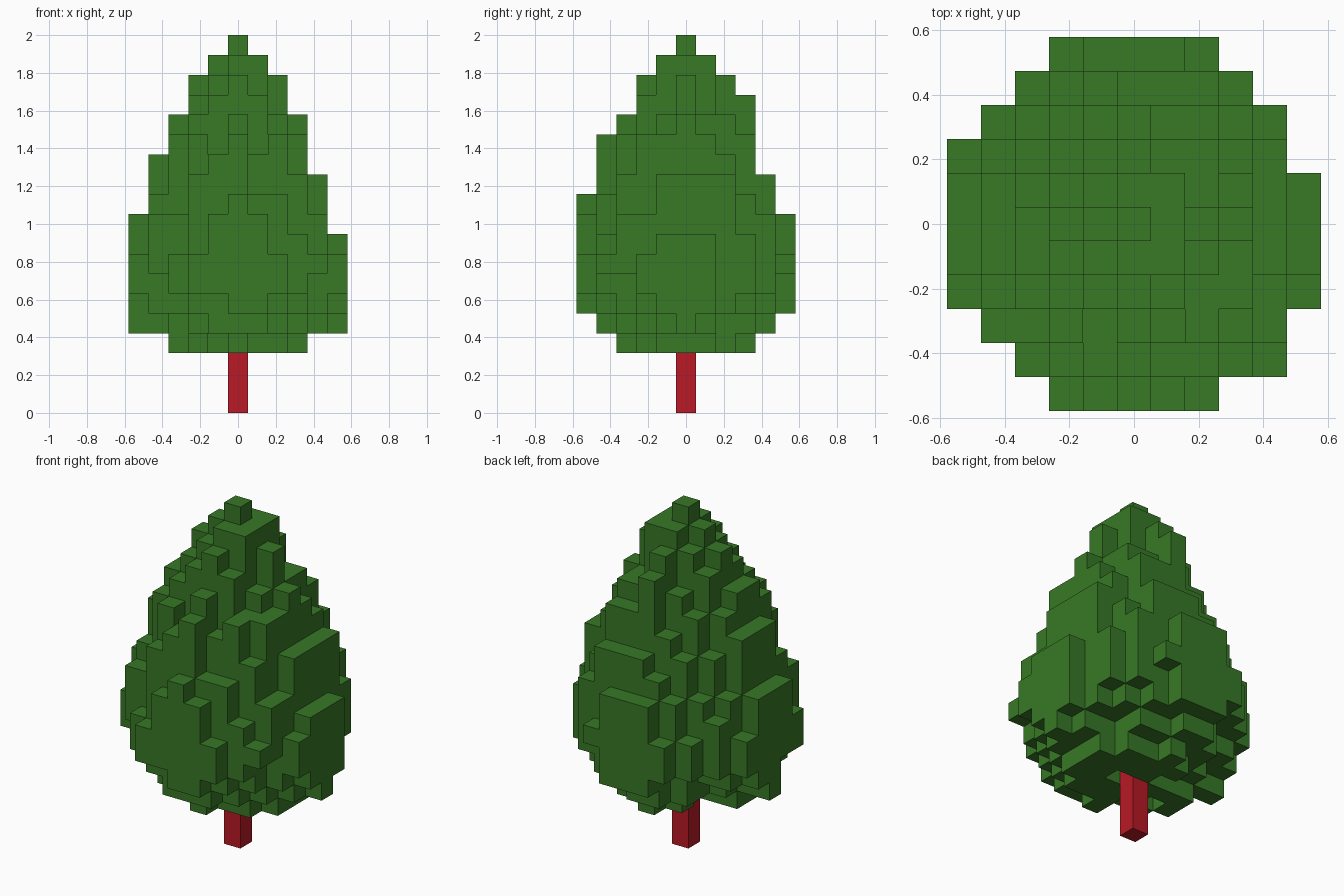
import bpy
import bmesh
import math
import random
from mathutils import Vector

random.seed(11)

cube = bpy.data.objects.get("Cube")
if cube:
    bpy.data.objects.remove(cube, do_unlink=True)

VOXEL = 2 / 19          # the tree is nineteen blocks tall
TRUNK = 3               # visible trunk blocks below the leaves


def material(name, color):
    mat = bpy.data.materials.new(name)
    mat.use_nodes = True
    mat.diffuse_color = color
    mat.node_tree.nodes["Principled BSDF"].inputs["Base Color"].default_value = color
    return mat


def build_voxels(name, cells, mat):
    """Make one mesh from a set of blocks, keeping only the outer faces."""
    bm = bmesh.new()
    corners = {}

    def corner(p):
        key = tuple(round(2 * c) for c in p)
        if key not in corners:
            corners[key] = bm.verts.new(p * VOXEL)
        return corners[key]

    for cell in cells:
        middle = Vector(cell) + Vector((0, 0, 0.5))
        for axis in range(3):
            for sign in (-1, 1):
                n = Vector((0, 0, 0))
                n[axis] = sign
                if tuple(c + int(d) for c, d in zip(cell, n)) in cells:
                    continue
                u = Vector((0, 0, 0))
                u[(axis + 1) % 3] = 0.5
                v = n.cross(u)
                center = middle + n / 2
                bm.faces.new([corner(center + a * u + b * v)
                              for a, b in ((-1, -1), (1, -1), (1, 1), (-1, 1))])
    mesh = bpy.data.meshes.new(name)
    bm.to_mesh(mesh)
    bm.free()
    mesh.materials.append(mat)
    obj = bpy.data.objects.new(name, mesh)
    bpy.context.collection.objects.link(obj)
    return obj


# Crown profile: top block of a column by its distance from the axis
PROFILE = (15, 14, 13, 11, 9, 6, 2)
# Small irregularities on the main axes
BUMPS = {(5, 0): -1, (4, 0): -1, (0, -5): 1, (0, -4): 1, (0, 4): -1, (0, 3): 1}


def crown_top(x, y):
    r = math.hypot(x, y)
    i = min(int(r), len(PROFILE) - 2)
    level = PROFILE[i] + (PROFILE[i + 1] - PROFILE[i]) * (r - i)
    return round(level) + BUMPS.get((x, y), 0)


def crown_bottom(x, y):
    """Bowl underneath, rising fastest toward the diagonals."""
    if x and y:
        return min(4, max(0, abs(x) + abs(y) - 4) + random.choice((0, 0, 1)))
    if (x, y) in ((0, 0), (1, 0)):
        return 1
    return 2 if abs(y) == 5 else int(abs(x + y) > 3)


def in_footprint(x, y):
    if (x, y) == (5, 2):
        return False
    return x * x + y * y <= 29 or (x, y) == (4, -4)


# Foliage: ragged columns filling a rounded cone
leaves = set()
for x in range(-5, 6):
    for y in range(-5, 6):
        if not in_footprint(x, y):
            continue
        top, bottom = crown_top(x, y), crown_bottom(x, y)
        if x and y:
            if math.hypot(x, y) <= 5:
                top += random.choice((-2, -1, -1, 0, 0))
            top = min(top, crown_top(x, 0), crown_top(0, y))
        for k in range(bottom, max(top, bottom) + 1):
            leaves.add((x, y, k + TRUNK))

green = material("leaf green", (0.038, 0.188, 0.019, 1))
red = material("trunk red", (0.48, 0.01, 0.019, 1))

build_voxels("foliage", leaves, green)
build_voxels("trunk", {(0, 0, k) for k in range(TRUNK + 1)}, red)
